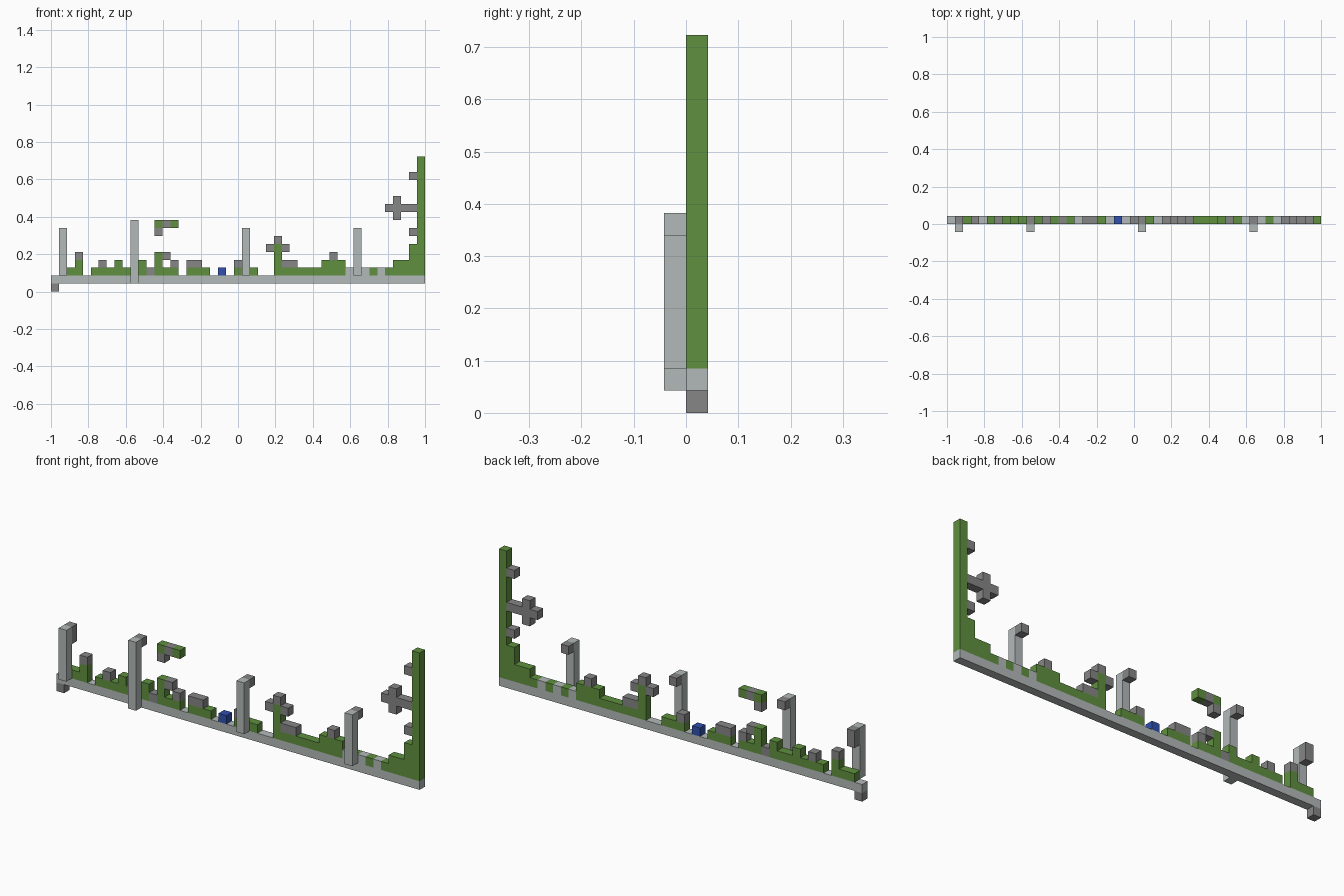
import bpy
import bmesh
from mathutils import Vector

cube = bpy.data.objects.get("Cube")
if cube:
    bpy.data.objects.remove(cube, do_unlink=True)

COLUMNS = 47
UNIT = 2 / COLUMNS


def make_material(name, rgb):
    mat = bpy.data.materials.new(name)
    mat.use_nodes = True
    color = (*rgb, 1)
    mat.diffuse_color = color
    mat.node_tree.nodes["Principled BSDF"].inputs["Base Color"].default_value = color
    return mat


stone = make_material("light_stone", (0.45, 0.49, 0.485))
rock = make_material("dark_stone", (0.24, 0.24, 0.24))
leaf = make_material("leaf_green", (0.115, 0.28, 0.05))
blue = make_material("flower_blue", (0.03, 0.08, 0.43))


def blocks(name, mat, *runs, front=False):
    """One object made of block runs: (column, level, width, height)."""
    bm = bmesh.new()
    y = -UNIT if front else 0
    for column, level, width, height in runs:
        size = Vector((width, 1, height)) * UNIT
        corner = Vector((column * UNIT - 1, y, level * UNIT))
        cell = bmesh.ops.create_cube(bm, size=1)
        for v in cell["verts"]:
            v.co = corner + Vector(((v.co.x + 0.5) * size.x,
                                    (v.co.y + 0.5) * size.y,
                                    (v.co.z + 0.5) * size.z))
    mesh = bpy.data.meshes.new(name)
    bm.to_mesh(mesh)
    bm.free()
    mesh.materials.append(mat)
    obj = bpy.data.objects.new(name, mesh)
    bpy.context.collection.objects.link(obj)
    return obj


# Base rail, its end foot and the raised course near the tall end
blocks("base_rail", stone, (0, 1, COLUMNS, 1))
blocks("end_foot", rock, (0, 0, 1, 1))
blocks("raised_course", stone, (37, 2, 1, 1), (39, 2, 1, 1), (41, 2, 1, 1))
blocks("course_moss", leaf, (38, 2, 1, 1), (40, 2, 1, 1))

# Front posts, each tied back by a bracket at the top
for column, bottom, top, drop in ((1, 2, 8, 2), (10, 1, 9, 1),
                                  (24, 2, 8, 1), (38, 2, 8, 1)):
    blocks("front_post", stone, (column, bottom, 1, top - bottom), front=True)
    blocks("post_bracket", rock, (column, top - drop, 1, drop))

# Hedge at the right end
blocks("hedge_right", leaf, (1, 2, 3, 1), (3, 3, 1, 1),
       (5, 2, 7, 1), (8, 3, 1, 1), (11, 3, 1, 1))
blocks("hedge_right_stones", rock, (3, 4, 1, 1), (6, 3, 1, 1), (12, 2, 1, 1))

# Small arch and the floating branch above it
blocks("arch", leaf, (13, 2, 1, 3), (14, 2, 2, 1))
blocks("arch_stones", rock, (14, 4, 1, 1), (15, 3, 1, 1))
blocks("floating_branch", leaf, (13, 8, 1, 1), (15, 8, 1, 1))
blocks("floating_branch_stones", rock, (14, 8, 1, 1), (13, 7, 1, 1))

# Middle bushes and the flower
blocks("middle_bush", leaf, (17, 2, 3, 1), (23, 2, 3, 1))
blocks("middle_bush_stones", rock, (17, 3, 2, 1), (23, 3, 1, 1))
blocks("flower", blue, (21, 2, 1, 1))

# Left hedge with a stem carrying a cross
blocks("hedge_left", leaf, (28, 2, 9, 1), (34, 3, 3, 1))
blocks("hedge_left_stones", rock, (29, 3, 2, 1), (35, 4, 1, 1))
blocks("cross_stem", leaf, (28, 3, 1, 3))
blocks("stem_cross", rock, (27, 5, 1, 1), (29, 5, 1, 1), (28, 6, 1, 1))

# Tall end column with its stepped foot, side stubs and branch cross
blocks("tall_column", leaf, (46, 2, 1, 15))
blocks("column_steps", leaf, (42, 2, 4, 1), (43, 3, 3, 1), (45, 4, 1, 2))
blocks("column_stubs", rock, (45, 7, 1, 1), (45, 14, 1, 1))
blocks("branch_cross", rock, (42, 10, 4, 1), (43, 9, 1, 1), (43, 11, 1, 1))
